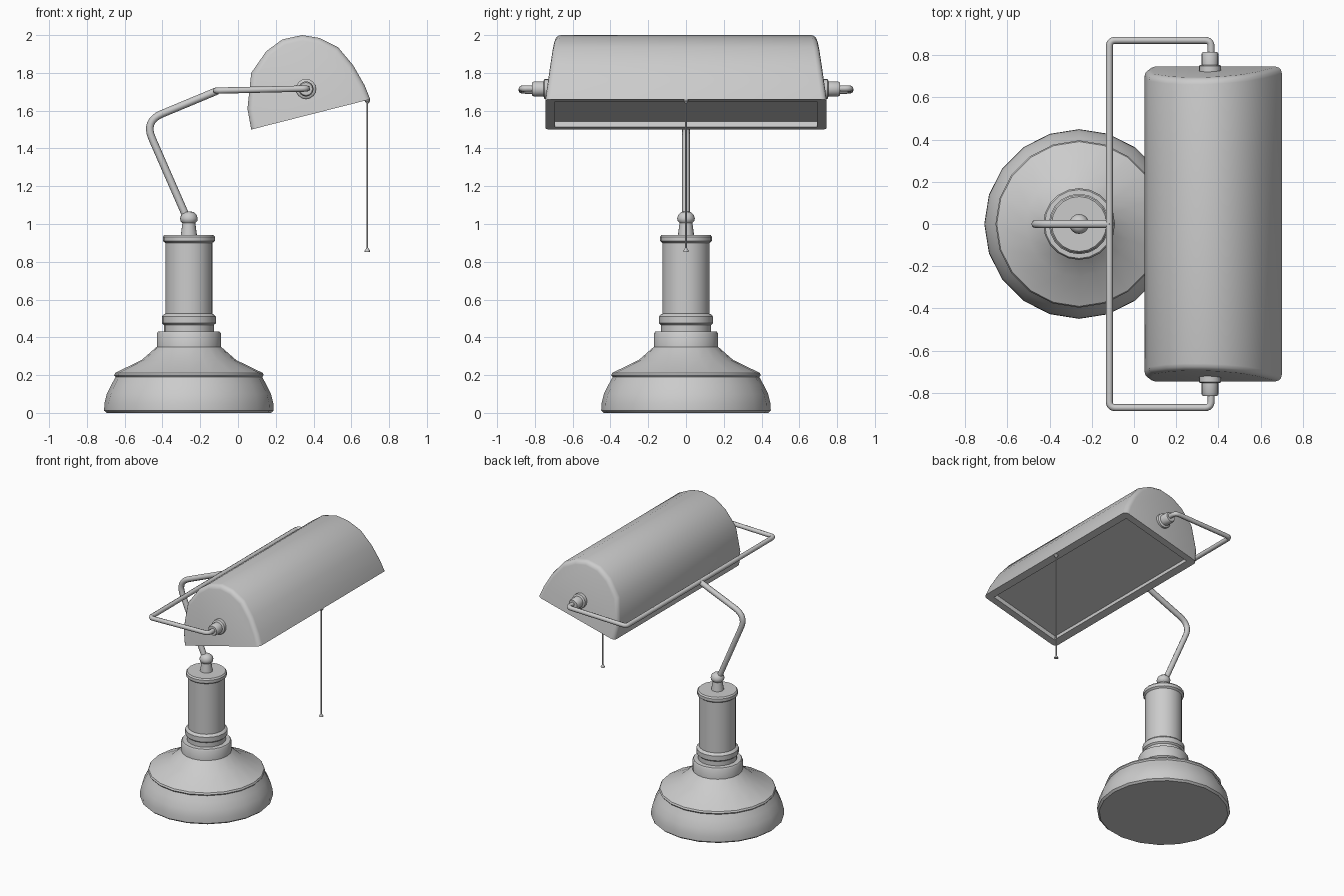
import bpy, bmesh, math
from mathutils import Vector, Matrix

cube = bpy.data.objects.get("Cube")
if cube:
    bpy.data.objects.remove(cube, do_unlink=True)

grey = bpy.data.materials.new("light_grey")
grey.use_nodes = True
GREY = (0.6, 0.6, 0.6, 1)
grey.diffuse_color = GREY
grey.node_tree.nodes["Principled BSDF"].inputs["Base Color"].default_value = GREY


def finish(name, bm, angle=35):
    """Turn a bmesh into a smooth-shaded object with sharp creases."""
    bmesh.ops.recalc_face_normals(bm, faces=bm.faces)
    mesh = bpy.data.meshes.new(name)
    bm.to_mesh(mesh)
    bm.free()
    obj = bpy.data.objects.new(name, mesh)
    bpy.context.collection.objects.link(obj)
    mesh.materials.append(grey)
    bpy.ops.object.select_all(action='DESELECT')
    obj.select_set(True)
    bpy.context.view_layer.objects.active = obj
    bpy.ops.object.shade_smooth_by_angle(angle=math.radians(angle))
    return obj


def lathe(name, profile, origin, sides=20, axis='Z', angle=35):
    """Revolve (radius, height) points about an axis and cap both ends."""
    bm = bmesh.new()
    rings = []
    for r, h in profile:
        rings.append([bm.verts.new((r * math.cos(math.tau * i / sides),
                                    r * math.sin(math.tau * i / sides), h))
                      for i in range(sides)])
    for a, b in zip(rings, rings[1:]):
        for i in range(sides):
            j = (i + 1) % sides
            bm.faces.new((a[i], a[j], b[j], b[i]))
    bm.faces.new(rings[0])
    bm.faces.new(rings[-1])
    turn = {'Z': 0, 'Y': -90, '-Y': 90}[axis]
    bm.transform(Matrix.Translation(origin) @ Matrix.Rotation(math.radians(turn), 4, 'X'))
    return finish(name, bm, angle)


def rounded(points, radius, steps=5):
    """Replace the inner corners of a path with small arcs."""
    pts = [Vector(p) for p in points]
    path = [pts[0]]
    for a, b, c in zip(pts, pts[1:], pts[2:]):
        start = b + (a - b).normalized() * radius
        end = b + (c - b).normalized() * radius
        for i in range(steps + 1):
            t = i / steps
            path.append(start.lerp(b, t).lerp(b.lerp(end, t), t))
    return path + [pts[-1]]


def tube(name, path, radius):
    curve = bpy.data.curves.new(name, 'CURVE')
    curve.dimensions = '3D'
    curve.bevel_depth = radius
    curve.bevel_resolution = 2
    curve.use_fill_caps = True
    spline = curve.splines.new('POLY')
    spline.points.add(len(path) - 1)
    for p, co in zip(spline.points, path):
        p.co = (*co, 1)
    spline.use_smooth = True
    curve.materials.append(grey)
    obj = bpy.data.objects.new(name, curve)
    bpy.context.collection.objects.link(obj)
    return obj


# Stand: bell foot, stepped collar, column and finial
STAND = (-0.26, 0, 0)
lathe("foot", [(0.435, 0), (0.449, 0.012), (0.447, 0.05), (0.435, 0.1), (0.41, 0.15),
               (0.388, 0.19), (0.396, 0.2), (0.39, 0.212), (0.25, 0.28), (0.17, 0.35)], STAND)
lathe("collar", [(0.17, 0.34), (0.17, 0.42), (0.163, 0.43), (0.132, 0.432), (0.132, 0.465),
                 (0.143, 0.475), (0.143, 0.51), (0.132, 0.522), (0.125, 0.525)], STAND)
lathe("column", [(0.125, 0.52), (0.125, 0.905)], STAND)
lathe("column_cap", [(0.125, 0.9), (0.138, 0.91), (0.138, 0.932), (0.13, 0.942)], STAND)
lathe("finial", [(0.043, 0.94), (0.034, 1.005), (0.044, 1.015), (0.047, 1.03),
                 (0.04, 1.05), (0.025, 1.063), (0.005, 1.067)], STAND, 16, angle=50)

# Bent arm and the yoke that carries the shade
tube("arm", rounded([(-0.27, 0, 1.03), (-0.495, 0, 1.545), (-0.11, 0, 1.705)], 0.1, 8), 0.02)
SIDE = 0.87
yoke = [(0.365, -0.8, 1.717), (0.365, -SIDE, 1.717), (-0.117, -SIDE, 1.706),
        (-0.117, SIDE, 1.706), (0.365, SIDE, 1.717), (0.365, 0.8, 1.717)]
tube("yoke", rounded(yoke, 0.03), 0.0165)

# Sockets at both ends of the shade
for name, axis, s in (("left_socket", 'Y', 1), ("right_socket", '-Y', -1)):
    lathe(name, [(0.053, 0.69), (0.053, 0.748), (0.048, 0.752), (0.04, 0.754),
                 (0.04, 0.805), (0.034, 0.815)], (0.36, 0, 1.715), 16, axis)

# Shade: half-round prism with leaning, softened ends and a recessed underside
outline = [(0.07, 1.5), (0.05, 1.61), (0.07, 1.8), (0.15, 1.915), (0.235, 1.977), (0.34, 2.0),
           (0.43, 1.985), (0.53, 1.935), (0.61, 1.84), (0.67, 1.735), (0.7, 1.66)]
slope = (1.66 - 1.5) / (0.7 - 0.07)
bm = bmesh.new()
ends = []
for s in (-1, 1):
    ring = []
    for x, z in outline:
        height = z - 1.5 - slope * (x - 0.07)
        ring.append(bm.verts.new((x, s * (0.745 - 0.125 * height), z)))
    bm.faces.new(ring)
    ends.append(ring)
a, b = ends
n = len(outline)
skin = [bm.faces.new((a[i], a[i + 1], b[i + 1], b[i])) for i in range(n - 1)]
underside = bm.faces.new((a[-1], a[0], b[0], b[-1]))
bmesh.ops.recalc_face_normals(bm, faces=bm.faces)
rim = [bm.edges.get((r[i], r[i + 1])) for r in ends for i in range(n - 1)]
bmesh.ops.bevel(bm, geom=rim, offset=0.03, segments=3, profile=0.5, affect='EDGES')
bm.normal_update()
underside = min(bm.faces, key=lambda f: f.normal.z * f.calc_area())
bmesh.ops.inset_region(bm, faces=[underside], thickness=0.052)
bm.normal_update()
up = -underside.normal * 0.032
recess = bmesh.ops.extrude_discrete_faces(bm, faces=[underside])["faces"]
bmesh.ops.translate(bm, verts=recess[0].verts, vec=up)
finish("shade", bm, 40)

# Pull cord with its fastening and bob
CORD = (0.685, 0, 0)
lathe("pull_cord", [(0.004, 0.86), (0.004, 1.65)], CORD, 8)
lathe("cord_fastening", [(0.005, 1.638), (0.014, 1.65), (0.014, 1.66), (0.006, 1.666)], CORD, 10)
lathe("cord_bob", [(0.014, 0.853), (0.014, 0.859), (0.005, 0.874)], CORD, 10)
